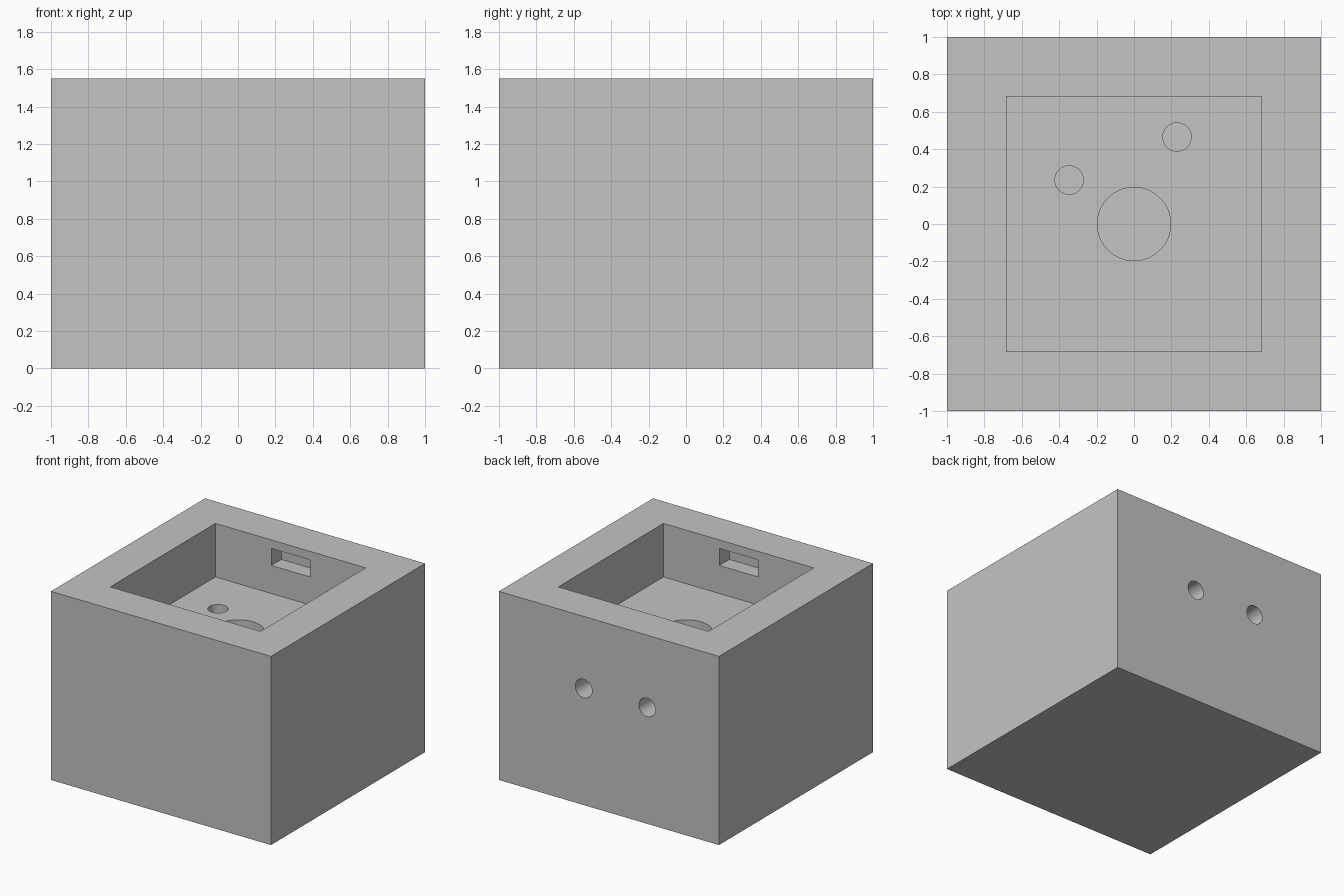
import bpy
from math import pi

if "Cube" in bpy.data.objects:
    bpy.data.objects.remove(bpy.data.objects["Cube"], do_unlink=True)

HEIGHT = 1.55
FLOOR = 1.11        # pocket floor height
POCKET = 0.683      # pocket half width
PORT_R = 0.076      # channel radius
PORT_Z = 0.957      # height of the rear ports

grey = bpy.data.materials.new("plain grey")
grey.use_nodes = True
colour = (0.55, 0.55, 0.55, 1)
grey.diffuse_color = colour
grey.node_tree.nodes["Principled BSDF"].inputs["Base Color"].default_value = colour


def box(name, low, high):
    centre = [(a + b) / 2 for a, b in zip(low, high)]
    bpy.ops.mesh.primitive_cube_add(size=1, location=centre)
    ob = bpy.context.object
    ob.name = name
    ob.scale = [b - a for a, b in zip(low, high)]
    bpy.ops.object.transform_apply(location=True, rotation=True, scale=True)
    ob.data.materials.append(grey)
    return ob


def rod(name, radius, length, centre, tilt=0):
    bpy.ops.mesh.primitive_cylinder_add(vertices=64, radius=radius, depth=length,
                                        location=centre, rotation=(tilt, 0, 0))
    ob = bpy.context.object
    ob.name = name
    bpy.ops.object.transform_apply(location=True, rotation=True, scale=True)
    ob.data.materials.append(grey)
    return ob


def cut(body, cutter):
    mod = body.modifiers.new(cutter.name, "BOOLEAN")
    mod.operation = "DIFFERENCE"
    mod.solver = "EXACT"
    mod.object = cutter
    bpy.context.view_layer.objects.active = body
    bpy.ops.object.modifier_apply(modifier=mod.name)
    bpy.data.objects.remove(cutter, do_unlink=True)


# Solid block with a square pocket
body = box("housing_block", (-1, -1, 0), (1, 1, HEIGHT))
cut(body, box("pocket", (-POCKET, -POCKET, FLOOR), (POCKET, POCKET, HEIGHT + 0.2)))

# Latch slots in the front and back pocket walls
for side in (-1, 1):
    ys = sorted((side * (POCKET - 0.1), side * (POCKET + 0.13)))
    cut(body, box("latch_slot", (-0.175, ys[0], 1.34), (0.175, ys[1], 1.48)))

# Wide blind bore in the pocket floor
bottom, top = 0.66, FLOOR + 0.1
cut(body, rod("centre_bore", 0.196, top - bottom, (0, 0, (top + bottom) / 2)))

# Elbow channels from the pocket floor to the back face
for x, y in ((0.23, 0.465), (-0.347, 0.235)):
    low = PORT_Z - PORT_R
    cut(body, rod("floor_port", PORT_R, top - low, (x, y, (top + low) / 2)))
    end = 1.1
    cut(body, rod("rear_port", PORT_R, end - y, (x, (end + y) / 2, PORT_Z), pi / 2))

# Round bores shade smooth, all edges of the block stay sharp
bpy.ops.object.select_all(action="DESELECT")
body.select_set(True)
bpy.context.view_layer.objects.active = body
bpy.ops.object.shade_smooth_by_angle(angle=pi / 6)
